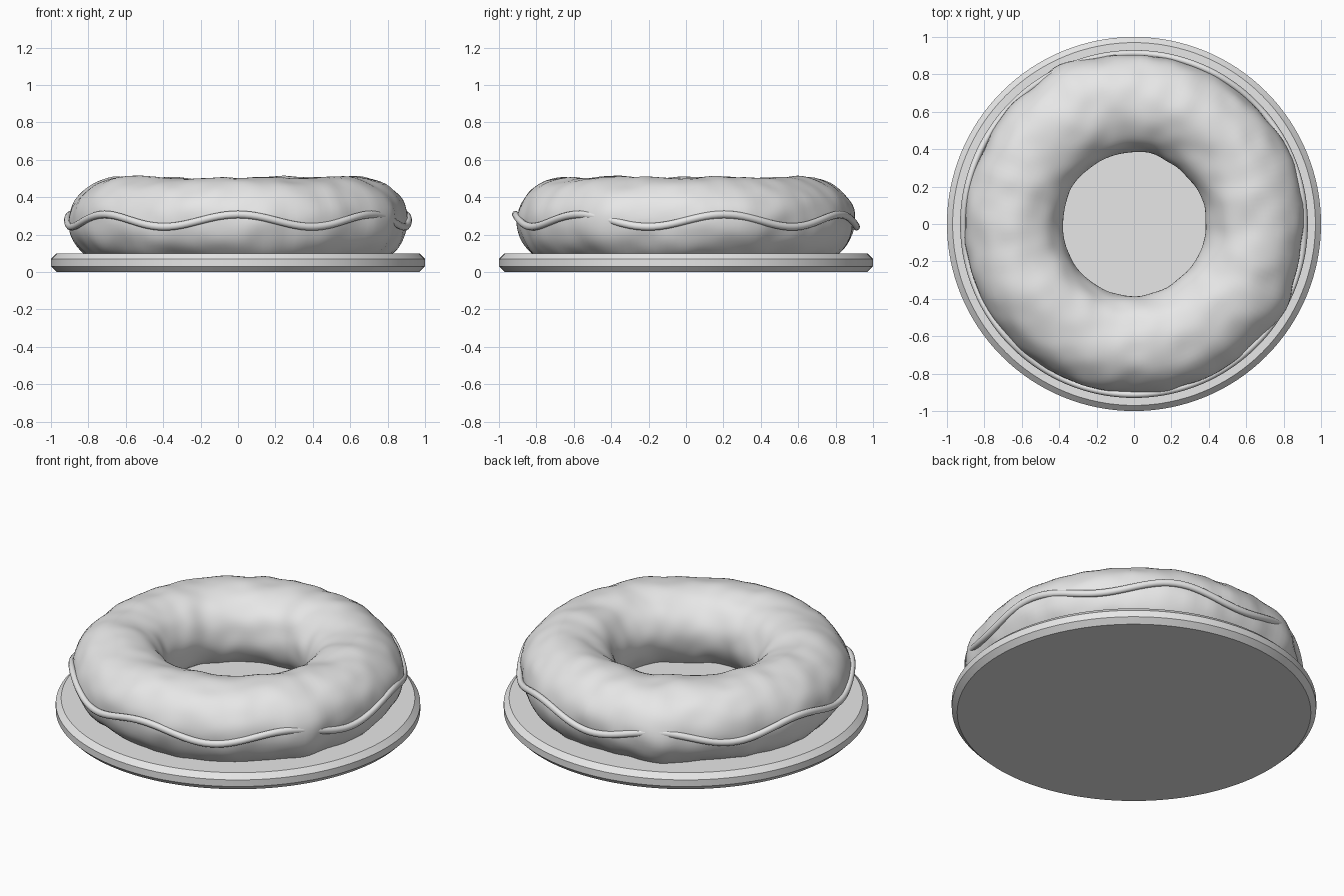
import bpy, bmesh, math
from mathutils import Vector, noise

cube = bpy.data.objects.get("Cube")
if cube:
    bpy.data.objects.remove(cube, do_unlink=True)

mat = bpy.data.materials.new("pale_grey")
mat.use_nodes = True
colour = (0.8, 0.8, 0.8, 1)
mat.diffuse_color = colour
mat.node_tree.nodes["Principled BSDF"].inputs["Base Color"].default_value = colour


def finish(name, bm, angle):
    bmesh.ops.recalc_face_normals(bm, faces=bm.faces)
    mesh = bpy.data.meshes.new(name)
    bm.to_mesh(mesh)
    bm.free()
    obj = bpy.data.objects.new(name, mesh)
    bpy.context.collection.objects.link(obj)
    mesh.materials.append(mat)
    bpy.ops.object.select_all(action='DESELECT')
    obj.select_set(True)
    bpy.context.view_layer.objects.active = obj
    bpy.ops.object.shade_smooth_by_angle(angle=math.radians(angle))
    return obj


def ring(name, point, around, across):
    """Closed tube whose surface is point(angle around, angle across)."""
    bm = bmesh.new()
    rows = [[bm.verts.new(point(math.tau * i / around, math.tau * j / across))
             for j in range(across)] for i in range(around)]
    for i in range(around):
        for j in range(across):
            a, b = rows[i], rows[(i + 1) % around]
            k = (j + 1) % across
            bm.faces.new((a[j], b[j], b[k], a[k]))
    return finish(name, bm, 80)


def bump(a, degrees, width):
    gap = (a - math.radians(degrees) + math.pi) % math.tau - math.pi
    return math.exp(-(gap / width) ** 2)


# Lumpy dough ring, sunk slightly into the plate
def dough_point(a, b):
    out = Vector((math.cos(a), math.sin(a), 0))
    base = out * (0.645 + 0.262 * math.cos(b)) + Vector((0, 0, 0.272 + 0.233 * math.sin(b)))
    normal = out * math.cos(b) + Vector((0, 0, math.sin(b)))
    lump = 0.014 * noise.noise(base * 4) + 0.008 * noise.noise(base * 9)
    outer = max(0, math.cos(b)) ** 2
    lump += 0.03 * outer * (bump(a, -31, 0.14) + bump(a, 115, 0.14))
    return base + normal * lump


# Wavy cord around the widest part
def cord_point(a, b):
    r = 0.912 + 0.018 * math.cos(b)
    z = 0.275 - 0.033 * math.cos(7 * (a - math.pi / 2)) + 0.02 * math.sin(b)
    return (r * math.cos(a), r * math.sin(a), z)


ring("dough_ring", dough_point, 160, 64)
ring("wavy_cord", cord_point, 168, 12)

# Round plate with chamfered rims
bm = bmesh.new()
bmesh.ops.create_cone(bm, cap_ends=True, segments=128, radius1=1, radius2=1, depth=0.1)
bmesh.ops.translate(bm, verts=bm.verts, vec=(0, 0, 0.05))
rims = [e for e in bm.edges if abs(e.verts[0].co.z - e.verts[1].co.z) < 0.01]
bmesh.ops.bevel(bm, geom=rims, offset=0.03, segments=1, affect='EDGES')
finish("plate", bm, 25)
